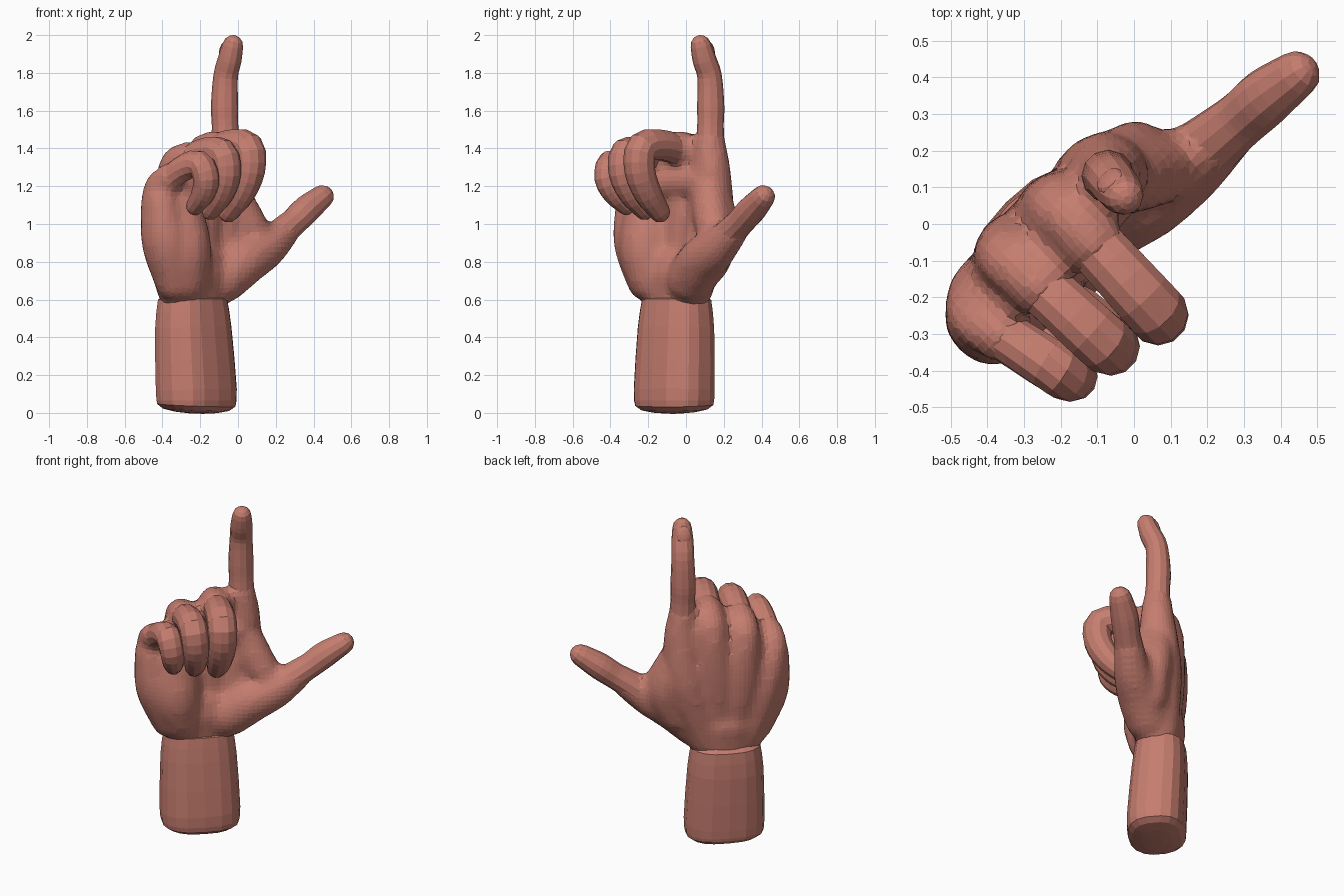
import bpy, bmesh, math
from mathutils import Vector, Matrix

cube = bpy.data.objects.get("Cube")
if cube:
    bpy.data.objects.remove(cube)

skin = bpy.data.materials.new("skin")
skin.use_nodes = True
COLOUR = (0.56, 0.205, 0.16, 1)
skin.diffuse_color = COLOUR
skin.node_tree.nodes["Principled BSDF"].inputs["Base Color"].default_value = COLOUR

# Local axes: x towards the thumb, y towards the back of the hand, z up
TURN = math.radians(45)
ACROSS = Vector((1, 0, 0))
DEPTH = Vector((0, 1, 0))


def finish(name, bm):
    bmesh.ops.recalc_face_normals(bm, faces=bm.faces)
    mesh = bpy.data.meshes.new(name)
    bm.to_mesh(mesh)
    bm.free()
    mesh.materials.append(skin)
    obj = bpy.data.objects.new(name, mesh)
    bpy.context.collection.objects.link(obj)
    obj.rotation_euler.z = TURN
    return obj


def spline(keys, steps):
    """Catmull-Rom samples of (x, y, z, radius)."""
    k = [Vector(p) for p in keys]
    k = [2 * k[0] - k[1]] + k + [2 * k[-1] - k[-2]]
    out = []
    for a, b, c, d in zip(k, k[1:], k[2:], k[3:]):
        for i in range(steps):
            t = i / steps
            out.append((2 * b + (c - a) * t + (2 * a - 5 * b + 4 * c - d) * t * t
                        + (3 * b - a - 3 * c + d) * t ** 3) / 2)
    return out + [k[-2]]


def tube(bm, keys, side=ACROSS, sides=12, steps=3, power=2, flat=1, bulge=1):
    """Loft rounded sections along a path, flattened and domed at both ends."""
    pts = spline(keys, steps)
    pos = [p.to_3d() for p in pts]
    rows = []
    for i, p in enumerate(pts):
        t = (pos[min(i + 1, len(pos) - 1)] - pos[max(i - 1, 0)]).normalized()
        rows.append((pos[i], t, p.w))

    def cap(row, sign):
        p, t, r = row
        return [(p + t * sign * r * bulge * math.sin(h), t, r * math.cos(h))
                for h in map(math.radians, (32, 58, 78))]

    rows = cap(rows[0], -1)[::-1] + rows + cap(rows[-1], 1)
    rings = []
    for p, t, r in rows:
        up = t.cross(side).normalized()
        across = up.cross(t)
        ring = []
        for j in range(sides):
            h = math.tau * (j + 0.5) / sides
            c, s = (math.copysign(abs(f) ** (2 / power), f) for f in (math.cos(h), math.sin(h)))
            ring.append(bm.verts.new(p + across * r * c + up * r * flat * s))
        rings.append(ring)
    for r, q in zip(rings, rings[1:]):
        for j in range(sides):
            n = (j + 1) % sides
            bm.faces.new((r[j], r[n], q[n], q[j]))
    bm.faces.new(rings[0][::-1])
    bm.faces.new(rings[-1])


def single(name, keys, **options):
    bm = bmesh.new()
    tube(bm, keys, **options)
    return finish(name, bm)


# Forearm: a boxy oval stump leaning slightly back
single("forearm", [(-.2, .112, .04, .22), (-.2, .112, .12, .228),
                   (-.205, .13, .45, .215), (-.205, .135, .6, .195)],
       sides=18, power=2.6, steps=2, flat=.74, bulge=.2)

# Curled fingers: knuckle, middle joint, tip and radius
fingers = {
    "middle_finger": ((-.11, .16, 1.36), (-.127, -.2, 1.405), (-.134, -.065, 1.065), .085),
    "ring_finger": ((-.305, .165, 1.3), (-.288, -.165, 1.375), (-.26, -.055, 1.075), .081),
    "little_finger": ((-.485, .115, 1.18), (-.428, -.135, 1.32), (-.385, -.065, 1.095), .072),
}

palm_bm = bmesh.new()


def mass(*keys, **options):
    tube(palm_bm, keys, sides=16, steps=4, bulge=.8, **options)


def key(point, radius):
    return (*point, radius)


for name, (knuckle, joint, tip, r) in fingers.items():
    k, j, t = Vector(knuckle), Vector(joint), Vector(tip)
    lift = Vector((0, 0, .03))
    # Hand bone, running into the root of the finger
    wrist = Vector((k.x * .38 - .13, .135, .64))
    mass(key(wrist, .11), key(wrist.lerp(k, .6) + DEPTH * .01, .122),
         key(k, r * 1.12), key(k.lerp(j, .35) + lift, r * 1.06))
    # Free part of the finger, bending back to the palm
    single(name, [key(k.lerp(j, .1), r * .92), key(k.lerp(j, .55) + lift, r * .96), key(j, r),
                  key(j.lerp(t, .36) - DEPTH * .065, r * .96),
                  key(j.lerp(t, .72) - DEPTH * .05, r * .87), key(t, r * .67)])

# Wrist root and index bone
mass((-.205, .13, .57, .19), (-.205, .125, .74, .225), flat=.68)
mass((-.1, .135, .64, .115), (.02, .15, 1, .125), (.05, .14, 1.25, .107), (.043, .135, 1.46, .079))
# Heel of the palm and its outer edge
mass((-.32, .09, .69, .13), (-.35, .08, .87, .155), (-.36, .1, 1.1, .128), flat=1.12)
mass((-.385, .09, .67, .092), (-.455, .09, .9, .12), (-.485, .1, 1.13, .095), flat=1.1)
# Pad under the knuckles
mass((-.4, .09, 1.17, .09), (-.2, .1, 1.22, .09), (.02, .11, 1.22, .09), side=DEPTH)
# Ball of the thumb
mass((-.05, .08, .7, .132), (.08, .04, .8, .13), (.22, .01, .87, .108), (.36, 0, .97, .082))
# Web and the muscle behind it
mass((.05, .12, 1.2, .095), (.13, .07, 1.02, .1), (.2, .03, .9, .085))
mass((.06, .14, 1.15, .1), (.135, .125, .95, .1), (.08, .1, .78, .1))

# Fuse the masses into one soft palm
palm = finish("palm", palm_bm)
remesh = palm.modifiers.new("fuse", 'REMESH')
remesh.mode = 'VOXEL'
remesh.voxel_size = .027
smooth = palm.modifiers.new("soften", 'SMOOTH')
smooth.factor = .5
smooth.iterations = 4

# Raised index finger and outstretched thumb
single("index_finger", [(.045, .135, 1.38, .08), (.043, .14, 1.52, .07), (.042, .143, 1.62, .072),
                        (.042, .135, 1.78, .065), (.038, .1, 1.87, .063), (.036, .075, 1.945, .055)])
single("thumb", [(.24, .01, .89, .097), (.36, 0, .975, .082), (.42, -.005, 1.015, .078),
                 (.5, -.01, 1.075, .08), (.6, -.025, 1.142, .066)], side=DEPTH, flat=.95)


def nail(name, centre, along, normal, length, width):
    """Flattened oval plate lying on a fingertip."""
    along = Vector(along).normalized()
    across = Vector(normal).cross(along).normalized()
    out = along.cross(across)
    bm = bmesh.new()
    bmesh.ops.create_uvsphere(bm, u_segments=12, v_segments=6, radius=1)
    frame = Matrix((along * length, across * width, out * .016)).transposed().to_4x4()
    bmesh.ops.transform(bm, matrix=Matrix.Translation(centre) @ frame, verts=bm.verts)
    finish(name, bm)


# Nails
nail("index_nail", (.037, .132, 1.925), (0, -.38, .92), (0, .92, .38), .055, .042)
nail("thumb_nail", (.595, -.025, 1.092), (.82, -.12, .55), (.55, -.08, -.82), .06, .046)
